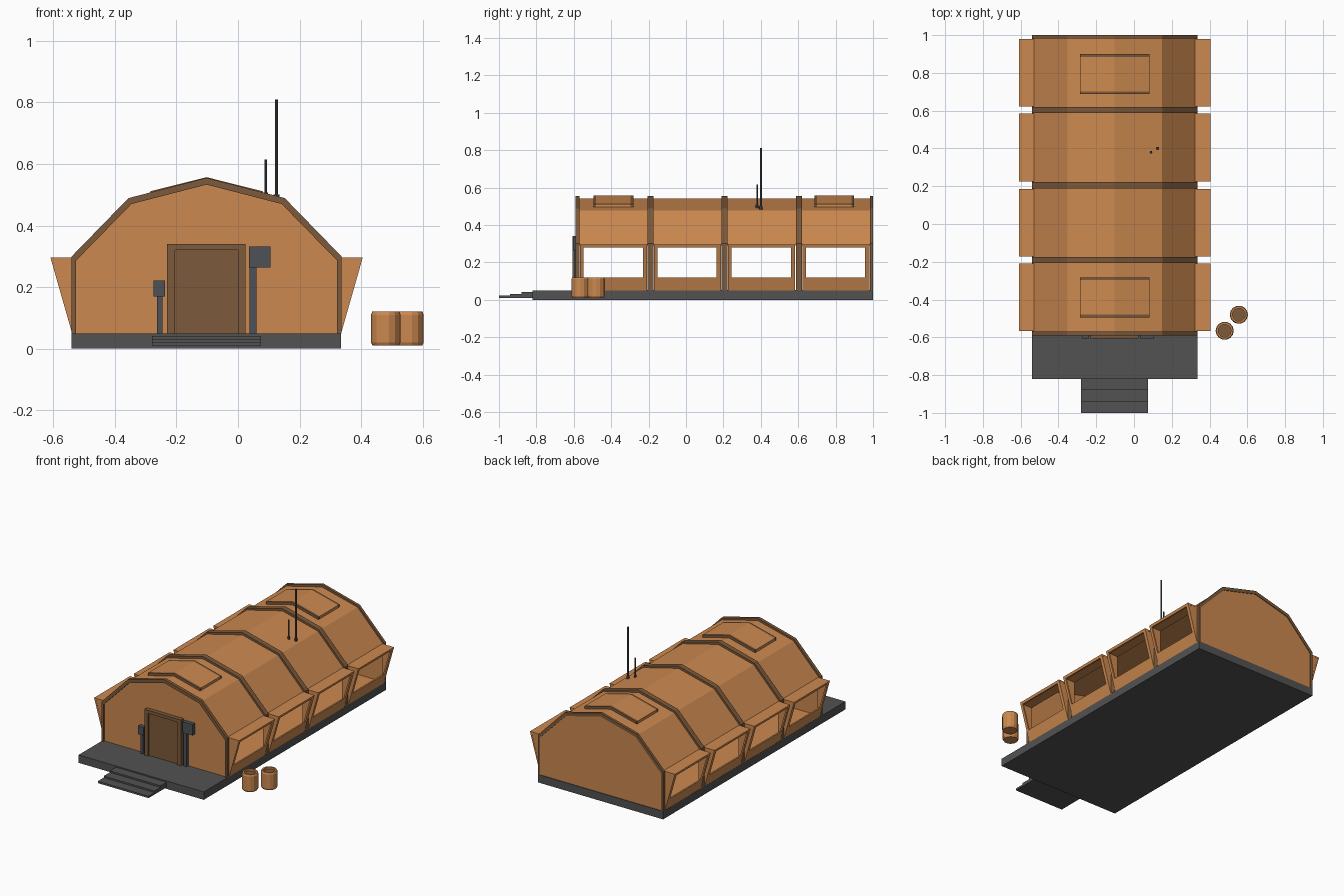
import bpy
import bmesh
from math import pi
from mathutils import Matrix, Vector

if "Cube" in bpy.data.objects:
    bpy.data.objects.remove(bpy.data.objects["Cube"])


def material(name, rgb):
    m = bpy.data.materials.new(name)
    m.use_nodes = True
    m.diffuse_color = (*rgb, 1)
    m.node_tree.nodes["Principled BSDF"].inputs["Base Color"].default_value = (*rgb, 1)
    return m


CANVAS = material("orange canvas", (0.6, 0.25, 0.08))
BROWN = material("brown trim", (0.2, 0.1, 0.043))
GREY = material("dark grey slab", (0.085, 0.085, 0.085))
METAL = material("grey metal", (0.075, 0.083, 0.092))

CX = -0.102  # centre line of the tent


def finish(name, bm, *mats):
    bmesh.ops.recalc_face_normals(bm, faces=bm.faces)
    me = bpy.data.meshes.new(name)
    bm.to_mesh(me)
    bm.free()
    for m in mats:
        me.materials.append(m)
    ob = bpy.data.objects.new(name, me)
    bpy.context.collection.objects.link(ob)
    return ob


def add_prism(bm, pts, y0, y1):
    """Extrude an x-z outline along y."""
    a = [bm.verts.new((x + CX, y0, z)) for x, z in pts]
    b = [bm.verts.new((x + CX, y1, z)) for x, z in pts]
    bm.faces.new(a)
    bm.faces.new(b[::-1])
    for i in range(len(pts)):
        j = (i + 1) % len(pts)
        bm.faces.new((a[i], b[i], b[j], a[j]))


def prism(name, pts, y0, y1, mat):
    bm = bmesh.new()
    add_prism(bm, pts, y0, y1)
    return finish(name, bm, mat)


def band(name, outer, inner, y0, y1, mat):
    """Extrude the strip between two matching x-z paths along y."""
    bm = bmesh.new()
    rows = [[bm.verts.new((x + CX, y, z)) for x, z in path]
            for path, y in ((outer, y0), (outer, y1), (inner, y1), (inner, y0))]
    for i in range(len(outer) - 1):
        for k in range(4):
            a, b = rows[k], rows[(k + 1) % 4]
            bm.faces.new((a[i], b[i], b[i + 1], a[i + 1]))
    for i in (0, -1):
        bm.faces.new([r[i] for r in rows])
    return finish(name, bm, mat)


def box(name, x0, x1, y0, y1, z0, z1, mat):
    pts = [(x0 - CX, z0), (x1 - CX, z0), (x1 - CX, z1), (x0 - CX, z1)]
    return prism(name, pts, y0, y1, mat)


def mirrored(half):
    """Complete a path that runs from the right side to the ridge."""
    return half + [(-x, z) for x, z in half[-2::-1]]


# Slab and steps
box("foundation_slab", -0.54, 0.335, -0.82, 1.0, 0.0, 0.05, GREY)
for i in range(3):
    box(f"step_{i + 1}", -0.28, 0.075, -1 + 0.06 * i, -0.82,
        0.01 + 0.01 * i, 0.022 + 0.01 * i, GREY)
box("tent_floor", -0.53, 0.325, -0.575, 0.985, 0.05, 0.053, CANVAS)

# Canvas roof and end walls
roof_out = mirrored([(0.432, 0.29), (0.25, 0.478), (0, 0.54)])
roof_in = mirrored([(0.42, 0.29), (0.245, 0.468), (0, 0.53)])
band("canvas_roof", roof_out, roof_in, -0.577, 0.99, CANVAS)
gable = [(0.432, 0.05)] + roof_out + [(-0.432, 0.05)]
prism("front_wall", gable, -0.58, -0.57, CANVAS)
prism("back_wall", gable, 0.985, 0.996, CANVAS)

# Frame ribs
rib_out = mirrored([(0.438, 0.05), (0.438, 0.3), (0.254, 0.489), (0, 0.555)])
rib_in = mirrored([(0.424, 0.05), (0.424, 0.286), (0.244, 0.47), (0, 0.533)])
RIBS = [(-0.59, -0.57), (-0.206, -0.174), (0.189, 0.222), (0.587, 0.62), (0.983, 1.0)]
for i, (y0, y1) in enumerate(RIBS):
    band(f"frame_rib_{i + 1}", rib_out, rib_in, y0, y1, BROWN)


# Slanted window bays between the ribs, on both sides
def slope(z):
    return 0.437 + (z - 0.05) * 0.285


def add_slope_bar(bm, s, z0, z1, y0, y1):
    pts = [(slope(z0), z0), (slope(z1), z1), (slope(z1) - 0.01, z1), (slope(z0) - 0.01, z0)]
    add_prism(bm, [(s * x, z) for x, z in pts], y0, y1)


for side, s in (("left", 1), ("right", -1)):
    for i in range(4):
        y0, y1 = RIBS[i][1] + 0.003, RIBS[i + 1][0] - 0.003
        w0, w1 = y0 + 0.018, y1 - 0.022
        bm = bmesh.new()
        add_slope_bar(bm, s, 0.05, 0.12, y0, y1)
        add_slope_bar(bm, s, 0.28, 0.295, y0, y1)
        add_slope_bar(bm, s, 0.12, 0.28, y0, w0)
        add_slope_bar(bm, s, 0.12, 0.28, w1, y1)
        cheek = [(s * 0.427, 0.05), (s * 0.437, 0.05), (s * 0.506, 0.293), (s * 0.427, 0.293)]
        add_prism(bm, cheek, y0 + 0.001, y0 + 0.008)
        add_prism(bm, cheek, y1 - 0.008, y1 - 0.001)
        lid = [(s * 0.425, 0.286), (s * 0.5, 0.286), (s * 0.507, 0.296), (s * 0.425, 0.296)]
        add_prism(bm, lid, y0, y1)
        finish(f"{side}_window_bay_{i + 1}", bm, CANVAS)

# Folded roof hatches with trimmed ends
hatch_out = [(-0.183, 0.511), (0, 0.557), (0.183, 0.511)]
hatch_in = [(-0.183, 0.49), (0, 0.535), (0.183, 0.49)]
for n, y in (("front", -0.388), ("back", 0.793)):
    band(f"{n}_roof_hatch", hatch_out, hatch_in, y - 0.092, y + 0.092, CANVAS)
    for e, s in (("near", -1), ("far", 1)):
        a, b = sorted((y + s * 0.092, y + s * 0.106))
        band(f"{n}_hatch_{e}_trim", hatch_out, hatch_in, a, b, BROWN)

# Door with its frame
box("door_panel", -0.205, 0.0, -0.595, -0.578, 0.05, 0.32, BROWN)
box("door_frame_right", -0.23, -0.205, -0.607, -0.578, 0.05, 0.34, BROWN)
box("door_frame_left", 0.0, 0.025, -0.607, -0.578, 0.05, 0.34, BROWN)
box("door_frame_top", -0.205, 0.0, -0.607, -0.578, 0.32, 0.34, BROWN)

# Wall boxes on posts beside the door
box("left_post", 0.038, 0.06, -0.598, -0.58, 0.05, 0.265, METAL)
box("left_control_box", 0.035, 0.105, -0.605, -0.58, 0.263, 0.332, METAL)
box("right_post", -0.263, -0.245, -0.598, -0.58, 0.05, 0.172, METAL)
box("right_control_box", -0.275, -0.237, -0.605, -0.58, 0.17, 0.222, METAL)


# Roof antennas
def rod(name, x, y, z0, z1, r):
    bm = bmesh.new()
    for radius, top in ((r, z1), (r * 1.8, z0 + 0.018)):
        bmesh.ops.create_cone(bm, cap_ends=True, segments=8, radius1=radius, radius2=radius,
                              depth=top - z0,
                              matrix=Matrix.Translation((x, y, (z0 + top) / 2)))
    return finish(name, bm, METAL)


rod("tall_antenna", 0.125, 0.4, 0.483, 0.81, 0.005)
rod("short_antenna", 0.09, 0.38, 0.49, 0.615, 0.004)


# Barrels, each spun from a profile, with a sunken lid
def barrel(name, x, y):
    bm = bmesh.new()
    profile = [(0, 0.01), (0.043, 0.01), (0.048, 0.02), (0.048, 0.11),
               (0.044, 0.12), (0.034, 0.12), (0.034, 0.108), (0, 0.108)]
    vs = [bm.verts.new((x + r, y, z)) for r, z in profile]
    es = [bm.edges.new(p) for p in zip(vs, vs[1:])]
    bmesh.ops.spin(bm, geom=vs + es, cent=(x, y, 0), axis=(0, 0, 1), angle=2 * pi, steps=14)
    bmesh.ops.remove_doubles(bm, verts=bm.verts, dist=0.0005)
    centre = Vector((x, y))
    for f in bm.faces:
        mid = f.calc_center_median()
        if mid.z > 0.1 and (mid.xy - centre).length < 0.03:
            f.material_index = 1
    return finish(name, bm, CANVAS, BROWN)


barrel("front_barrel", 0.48, -0.565)
barrel("back_barrel", 0.555, -0.48)
